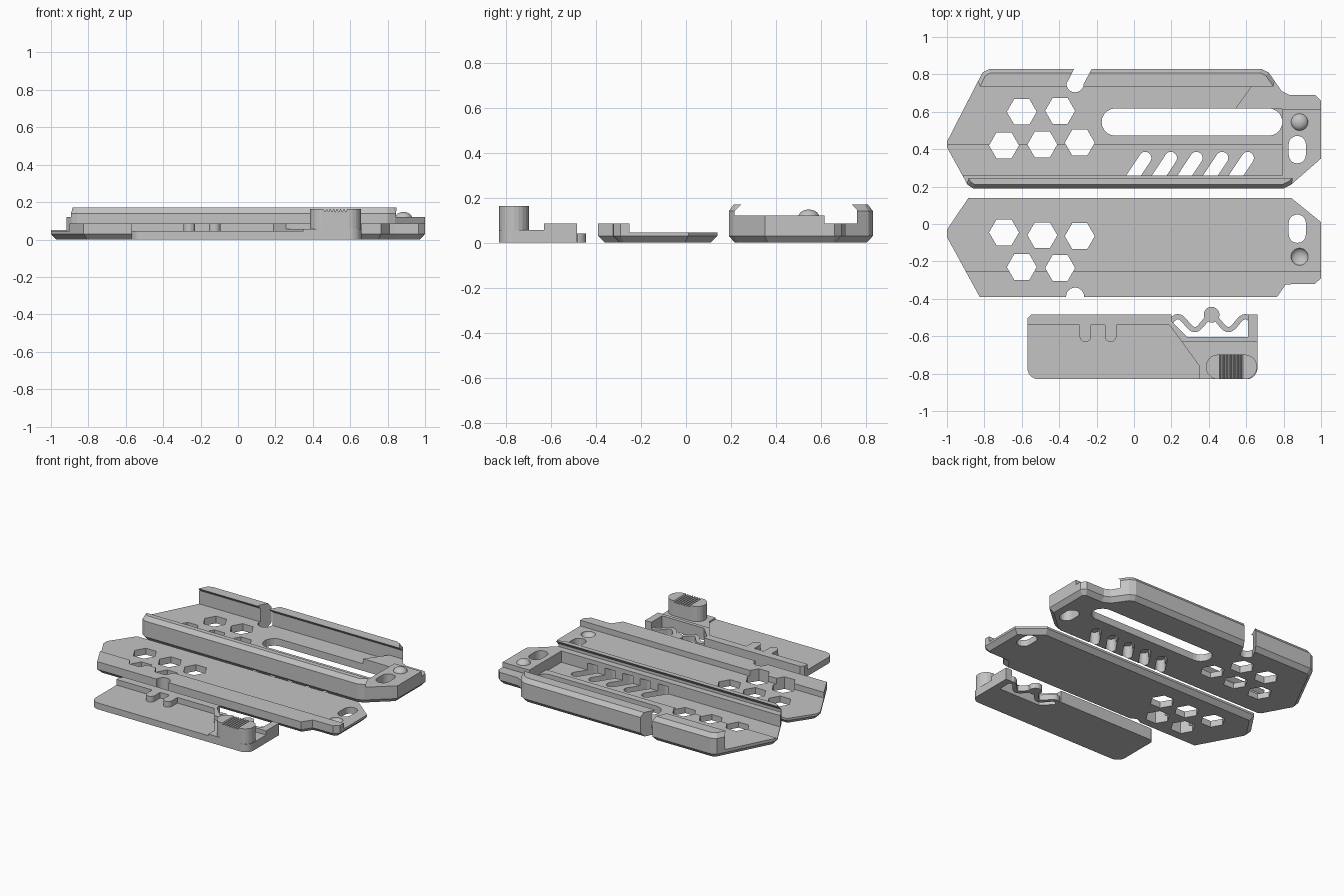
import bpy, bmesh, math
from mathutils import Vector, Matrix

if "Cube" in bpy.data.objects:
    bpy.data.objects.remove(bpy.data.objects["Cube"], do_unlink=True)

grey = bpy.data.materials.new("plain_grey")
grey.use_nodes = True
grey.diffuse_color = (0.55, 0.55, 0.55, 1)
grey.node_tree.nodes["Principled BSDF"].inputs["Base Color"].default_value = grey.diffuse_color


def make(name, bm):
    bmesh.ops.recalc_face_normals(bm, faces=bm.faces)
    mesh = bpy.data.meshes.new(name)
    bm.to_mesh(mesh)
    bm.free()
    mesh.materials.append(grey)
    ob = bpy.data.objects.new(name, mesh)
    bpy.context.collection.objects.link(ob)
    return ob


def inset(pts, d):
    """Move a counter-clockwise outline inward by d with mitred corners."""
    out = []
    for i, p in enumerate(pts):
        p = Vector(p)
        a = (p - Vector(pts[i - 1])).normalized()
        b = (Vector(pts[(i + 1) % len(pts)]) - p).normalized()
        n = Vector((-a.y - b.y, a.x + b.x))
        out.append(p + n * (d / (1 + a.dot(b))))
    return out


def prism(name, pts, z0, z1, low=0, high=0, rise=0.03):
    """Extrude an outline upward, with optional chamfers on both rims."""
    area = sum(pts[i - 1][0] * p[1] - p[0] * pts[i - 1][1] for i, p in enumerate(pts))
    if area < 0:
        pts = pts[::-1]
    levels = [(z0, low)]
    if low:
        levels.append((z0 + rise, 0))
    if high:
        levels.append((z1 - rise, 0))
    levels.append((z1, high))
    bm = bmesh.new()
    rings = [[bm.verts.new((p[0], p[1], z)) for p in (inset(pts, d) if d else pts)] for z, d in levels]
    bm.faces.new(rings[0][::-1])
    bm.faces.new(rings[-1])
    for r, s in zip(rings, rings[1:]):
        for i in range(len(pts)):
            bm.faces.new((r[i - 1], r[i], s[i], s[i - 1]))
    return make(name, bm)


def arc(cx, cy, r, a0, a1, n=10):
    return [(cx + r * math.cos(math.radians(a0 + (a1 - a0) * i / n)),
             cy + r * math.sin(math.radians(a0 + (a1 - a0) * i / n))) for i in range(n + 1)]


def stadium(x0, y0, x1, y1, r):
    """Round-ended slot outline between two centres."""
    t = math.degrees(math.atan2(y1 - y0, x1 - x0))
    return arc(x1, y1, r, t - 90, t + 90) + arc(x0, y0, r, t + 90, t + 270)


def rect(x0, y0, x1, y1):
    return [(x0, y0), (x1, y0), (x1, y1), (x0, y1)]


def hole(pts, z0=-0.1, z1=0.3):
    return prism("cutter", pts, z0, z1)


def along_x(profile, x0, x1):
    """Cutter with a y-z profile swept along x."""
    ob = hole(profile, x0, x1)
    ob.data.transform(Matrix(((0, 0, 1, 0), (1, 0, 0, 0), (0, 1, 0, 0), (0, 0, 0, 1))))
    return ob


def ball(name, x, y, z, r, squash):
    bm = bmesh.new()
    bmesh.ops.create_uvsphere(bm, u_segments=24, v_segments=16, radius=r)
    bmesh.ops.transform(bm, matrix=Matrix.Translation((x, y, z)) @ Matrix.Diagonal((1, 1, squash, 1)), verts=bm.verts)
    for f in bm.faces:
        f.smooth = True
    return make(name, bm)


def carve(ob, cutters):
    for c in cutters:
        m = ob.modifiers.new("cut", 'BOOLEAN')
        m.operation, m.solver, m.object = 'DIFFERENCE', 'EXACT', c
    dg = bpy.context.evaluated_depsgraph_get()
    mesh = bpy.data.meshes.new_from_object(ob.evaluated_get(dg))
    ob.modifiers.clear()
    ob.data = mesh
    mesh.materials.clear()
    mesh.materials.append(grey)
    for c in cutters:
        bpy.data.objects.remove(c, do_unlink=True)


def hexes(centres):
    return [hole(arc(x, y, 0.08, 0, 300, 5)) for x, y in centres]


# Main case: a chamfered block hollowed into a channel with lipped rails
case = prism("main_case", [
    (-1, 0.41), (-0.89, 0.21), (-0.86, 0.19), (0.8, 0.19), (0.84, 0.21), (1, 0.35),
    (1, 0.66), (0.97, 0.69), (0.83, 0.69), (0.79, 0.71), (0.72, 0.81), (0.68, 0.83),
    (-0.77, 0.83), (-0.81, 0.81), (-1, 0.44)], 0, 0.17, low=0.027, high=0.022)
cuts = [
    along_x([(0.245, 0.3), (0.245, 0.17), (0.215, 0.14), (0.215, 0.12), (0.615, 0.12),
             (0.615, 0.085), (0.76, 0.085), (0.76, 0.145), (0.735, 0.17), (0.735, 0.3)], -1.2, 1.2),
    hole([(-1.2, 0.42), (0.79, 0.42), (0.79, 0.615), (0.54, 0.615), (0.645, 0.76), (-1.2, 0.76)], 0.05, 0.13),
    hole(rect(-1.2, 0.26, 0.79, 0.425), 0.04, 0.13),
    hole(stadium(-0.1, 0.545, 0.72, 0.545, 0.073)),
    hole(stadium(0.873, 0.37, 0.873, 0.425, 0.046)),
    # rail notch with a round bottom
    hole([(-0.22, 0.84)] + arc(-0.315, 0.75, 0.046, 0, -180) + [(-0.315, 0.84)]),
]
cuts += hexes([(-0.695, 0.42), (-0.49, 0.425), (-0.29, 0.435), (-0.6, 0.6), (-0.395, 0.605)])
cuts += [hole(stadium(x, 0.24, x + 0.075, 0.353, 0.033), -0.1, 0.09)
         for x in (-0.015, 0.122, 0.259, 0.396, 0.533)]
carve(case, cuts)
ball("locating_dome", 0.885, 0.545, 0.115, 0.046, 0.7)

# Cover plate with a raised rail along its front edge
cover = prism("cover_plate", [
    (-1, -0.07), (-0.825, -0.39), (0.765, -0.39), (0.81, -0.325), (0.84, -0.322), (0.965, -0.322),
    (1, -0.29), (1, 0.01), (0.84, 0.14), (-0.885, 0.14), (-1, -0.03)], 0, 0.085, low=0.03)
cuts = [
    hole(rect(-1.2, -0.25, 1.2, 0.3), 0.045, 0.2),
    hole(stadium(0.873, -0.055, 0.873, 0.005, 0.046)),
    hole(arc(-0.315, -0.388, 0.048, 0, 360 * 23 / 24, 23)),
    ball("cutter", 0.885, -0.175, 0.045, 0.046, 0.6),
]
cuts += hexes([(-0.695, -0.045), (-0.49, -0.06), (-0.29, -0.065), (-0.6, -0.23), (-0.395, -0.235)])
carve(cover, cuts)

# Slider plate: low deck, raised back strip with two round teeth, window for the spring
slider = prism("slider_plate", arc(-0.51, -0.77, 0.06, 180, 270) + arc(0.6, -0.77, 0.06, 270, 360)
               + [(0.66, -0.485), (-0.55, -0.485), (-0.57, -0.505)], 0, 0.085)
deck = [(-0.7, -0.9), (0.35, -0.9), (0.35, -0.76), (0.19, -0.54)]
for x in (-0.125, -0.26):
    deck += [(x + 0.031, -0.54)] + arc(x, -0.6, 0.031, 0, -180) + [(x - 0.031, -0.54)]
deck.append((-0.7, -0.54))
carve(slider, [
    hole(deck, 0.045, 0.2),
    hole([(0.349, -0.9), (0.8, -0.9), (0.8, -0.63), (0.255, -0.63), (0.349, -0.76)], 0.056, 0.2),
    hole([(0.2, -0.4), (0.2, -0.52), (0.285, -0.605), (0.61, -0.605), (0.61, -0.4)]),
])

# Wavy detent spring with its round bump
left, right = [], []
for i in range(41):
    x = 0.19 + 0.44 * i / 40
    a = 2 * math.pi * (x - 0.415) / 0.18
    slope = -0.035 * math.sin(a) * 2 * math.pi / 0.18
    n = Vector((-slope, 1)).normalized() * 0.014
    p = Vector((x, -0.53 + 0.035 * math.cos(a)))
    left.append(tuple(p + n))
    right.append(tuple(p - n))
prism("detent_spring", right + left[::-1], 0, 0.04)
prism("detent_bump", arc(0.415, -0.485, 0.042, 0, 345, 23), 0, 0.04)

# Thumb button with grip grooves
button = prism("thumb_button", stadium(0.45, -0.764, 0.592, -0.764, 0.066), 0.01, 0.163)
grooves = []
for i in range(7):
    x = 0.465 + 0.0185 * i
    g = hole([(x - 0.009, 0.166), (x, 0.147), (x + 0.009, 0.166)], 0.69, 0.84)
    g.data.transform(Matrix.Rotation(math.pi / 2, 4, 'X'))
    grooves.append(g)
carve(button, grooves)
